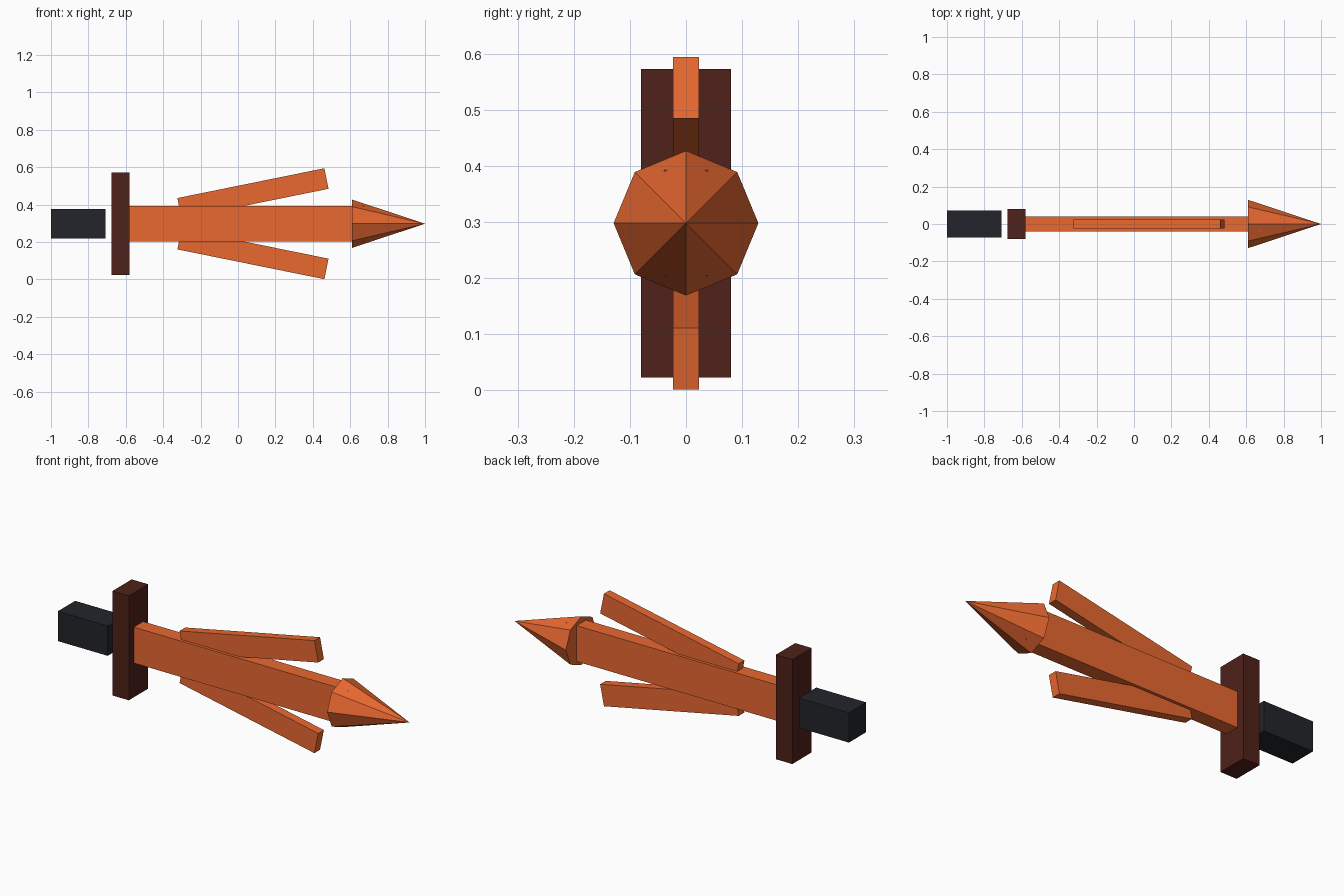
import bpy, math
from mathutils import Matrix

if "Cube" in bpy.data.objects:
    bpy.data.objects.remove(bpy.data.objects["Cube"])

ZC = 0.298  # height of the long axis


def material(name, rgb):
    m = bpy.data.materials.new(name)
    m.diffuse_color = (*rgb, 1)
    m.use_nodes = True
    m.node_tree.nodes["Principled BSDF"].inputs["Base Color"].default_value = m.diffuse_color
    return m


orange = material("orange", (0.82, 0.14, 0.03))
brown = material("dark_brown", (0.08, 0.015, 0.01))
black = material("near_black", (0.016, 0.018, 0.024))


def box(name, center, size, mat, tilt=0):
    bpy.ops.mesh.primitive_cube_add(size=1)
    ob = bpy.context.object
    ob.name = name
    ob.data.transform(Matrix.Diagonal((*size, 1)))
    ob.location = center
    ob.rotation_euler = (0, tilt, 0)
    ob.data.materials.append(mat)
    return ob


# grip, cross guard and blade along x
box("grip", (-0.8545, 0, ZC), (0.291, 0.144, 0.157), black)
box("guard", (-0.628, 0, ZC), (0.096, 0.161, 0.55), brown)
box("blade", (0.046, 0, ZC), (1.254, 0.078, 0.189), orange)

# two prongs flaring away from the blade, above and below
for name, side in (("upper_prong", 1), ("lower_prong", -1)):
    box(name, (0.08, 0, ZC + side * 0.162), (0.802, 0.047, 0.112),
        orange, tilt=-side * math.radians(11.46))

# eight-sided pointed tip, with edges on the vertical and horizontal planes
bpy.ops.mesh.primitive_cone_add(vertices=8, radius1=0.129, radius2=0, depth=0.39,
                                location=(0.805, 0, ZC),
                                rotation=(0, math.pi / 2, 0))
tip = bpy.context.object
tip.name = "tip"
tip.data.materials.append(orange)
